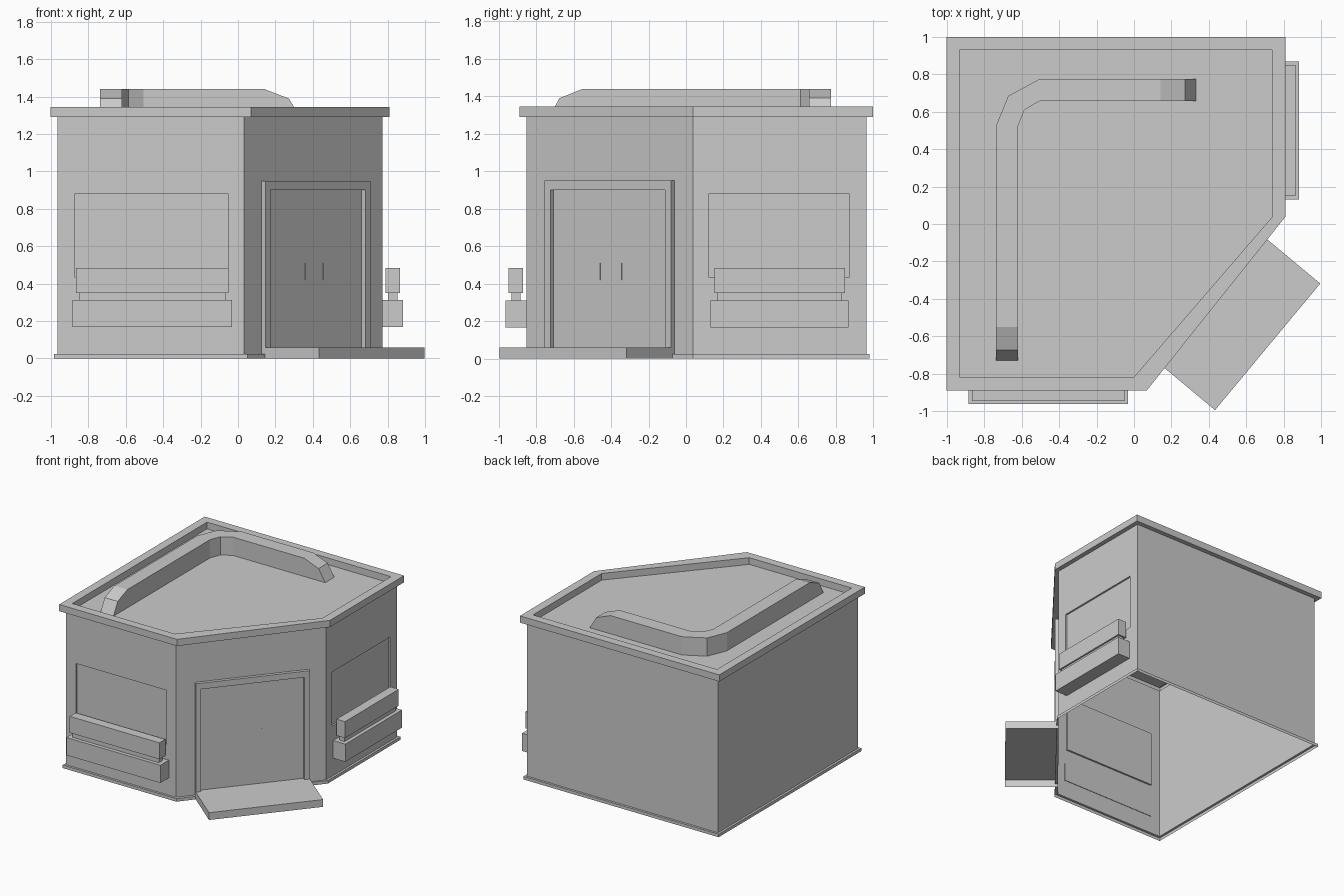
import bpy, bmesh, math
from mathutils import Matrix, Vector

if "Cube" in bpy.data.objects:
    bpy.data.objects.remove(bpy.data.objects["Cube"])

ROOF = 1.29


def finish(name, bm):
    mesh = bpy.data.meshes.new(name)
    bm.to_mesh(mesh)
    bm.free()
    obj = bpy.data.objects.new(name, mesh)
    bpy.context.collection.objects.link(obj)
    return obj


def box(name, lo, hi, place=Matrix(), open_bottom=False):
    """Box between two corners; local x points out of a wall, y runs along it."""
    lo, hi = Vector(lo), Vector(hi)
    bm = bmesh.new()
    size = Matrix.Diagonal((*(hi - lo), 1))
    bmesh.ops.create_cube(bm, size=1, matrix=place @ Matrix.Translation((lo + hi) / 2) @ size)
    if open_bottom:
        low = min(bm.faces, key=lambda f: f.calc_center_median().z)
        bmesh.ops.delete(bm, geom=[low], context='FACES')
    return finish(name, bm)


def footprint(o):
    """Square plan with a cut corner, grown by o."""
    x0, x1, y0, y1 = -.965 - o, .772 + o, -.852 - o, .962 + o
    return [(x0, y0), (.032 + o, y0), (x1, .038), (x1, y1), (x0, y1)]


# Building shell: plinth, wall, cornice, parapet and roof, open underneath
bm = bmesh.new()
profile = [(.018, 0), (.018, .025), (0, .025), (0, ROOF), (.037, ROOF),
           (.037, 1.345), (-.033, 1.345), (-.033, ROOF)]
rings = [[bm.verts.new((x, y, z)) for x, y in footprint(o)] for o, z in profile]
faces = {}
for r, (a, b) in enumerate(zip(rings, rings[1:])):
    for i in range(5):
        j = (i + 1) % 5
        faces[r, i] = bm.faces.new((a[i], a[j], b[j], b[i]))
bm.faces.new(rings[-1])


def recess(face, axis, u0, u1, z0, z1, depth):
    """Sink a rectangular window into one wall face."""
    u = Vector(axis)
    for co, no in ((u * u0, u), (u * u1, -u), ((0, 0, z0), (0, 0, 1)), ((0, 0, z1), (0, 0, -1))):
        co, no = Vector(co), Vector(no)
        bmesh.ops.bisect_plane(bm, geom=[face, *face.edges, *face.verts], plane_co=co, plane_no=no)
        same = [f for f in bm.faces if f.normal.dot(normal) > .999
                and abs((f.calc_center_median() - point).dot(normal)) < 1e-4]
        face = next(f for f in same if bmesh.geometry.intersect_face_point(f, point))
    bmesh.ops.inset_individual(bm, faces=[face], thickness=0, depth=-depth)


bm.normal_update()
for key, axis, u0, u1, point in (((2, 0), (1, 0, 0), -.875, -.052, Vector((-.46, -.852, .66))),
                                 ((2, 2), (0, 1, 0), .12, .872, Vector((.772, .5, .66)))):
    normal = faces[key].normal.copy()
    recess(faces[key], axis, u0, u1, .435, .88, .014)
finish("building_shell", bm)

# Planter under each window: trough, neck and upper rail
front = Matrix.Translation((0, -.852, 0)) @ Matrix.Rotation(-math.pi / 2, 4, 'Z')
right = Matrix.Translation((.772, 0, 0))
for side, place, u0, u1 in (("front", front, -.886, -.032), ("right", right, .132, .868)):
    box(side + "_trough", (-.004, u0, .167), (.11, u1, .312), place)
    box(side + "_neck", (.031, u0 + .035, .312), (.08, u1 - .035, .35), place)
    box(side + "_rail", (.017, u0 + .02, .35), (.094, u1 - .02, .485), place)

# Corner entrance: door frame, handles and entrance slab
a, b = (Vector((*p, 0)) for p in footprint(0)[1:3])
along = (b - a).normalized()
turn = math.atan2(along.y, along.x) - math.pi / 2
corner = Matrix.Translation((a + b) / 2 + along * .008) @ Matrix.Rotation(turn, 4, 'Z')

bm = bmesh.new()
W, T, B, J = .44, .95, .06, .042
outer = [(-W, B), (-W, T), (W, T), (W, B)]
inner = [(-W + J, B), (-W + J, T - .05), (W - J, T - .05), (W - J, B)]
loops = [[bm.verts.new((n, u, z)) for u, z in pts]
         for pts, n in ((outer, 0), (outer, .026), (inner, .026), (inner, 0))]
for p, q in zip(loops, loops[1:]):
    for i in range(3):
        bm.faces.new((p[i], q[i], q[i + 1], p[i + 1]))
bmesh.ops.recalc_face_normals(bm, faces=bm.faces)
bm.transform(corner)
finish("door_frame", bm)
for side in (-1, 1):
    box("door_handle", (0, side * .075 - .002, .42), (.004, side * .075 + .002, .51), corner)
box("entrance_slab", (0, -W, 0), (.4, W, .06), corner, open_bottom=True)

# Roof bar: bent L-shaped strip with sloping ends
stations = [((-.738, -.73), (-.62, -.73), ROOF), ((-.738, -.675), (-.62, -.675), 1.39),
            ((-.738, -.55), (-.62, -.55), 1.44), ((-.738, .525), (-.62, .525), 1.44),
            ((-.672, .685), (-.585, .61), 1.44), ((-.505, .775), (-.505, .657), 1.44),
            ((.142, .775), (.142, .657), 1.44), ((.272, .775), (.272, .657), 1.39),
            ((.332, .775), (.332, .657), ROOF)]
bm = bmesh.new()
sections = [[bm.verts.new((*p, z)) for p, z in ((o, ROOF), (o, h), (i, h), (i, ROOF))]
            for o, i, h in stations]
for p, q in zip(sections, sections[1:]):
    for i in range(3):
        bm.faces.new((p[i], p[i + 1], q[i + 1], q[i]))
bmesh.ops.remove_doubles(bm, verts=bm.verts, dist=1e-4)
bmesh.ops.recalc_face_normals(bm, faces=bm.faces)
finish("roof_bar", bm)
